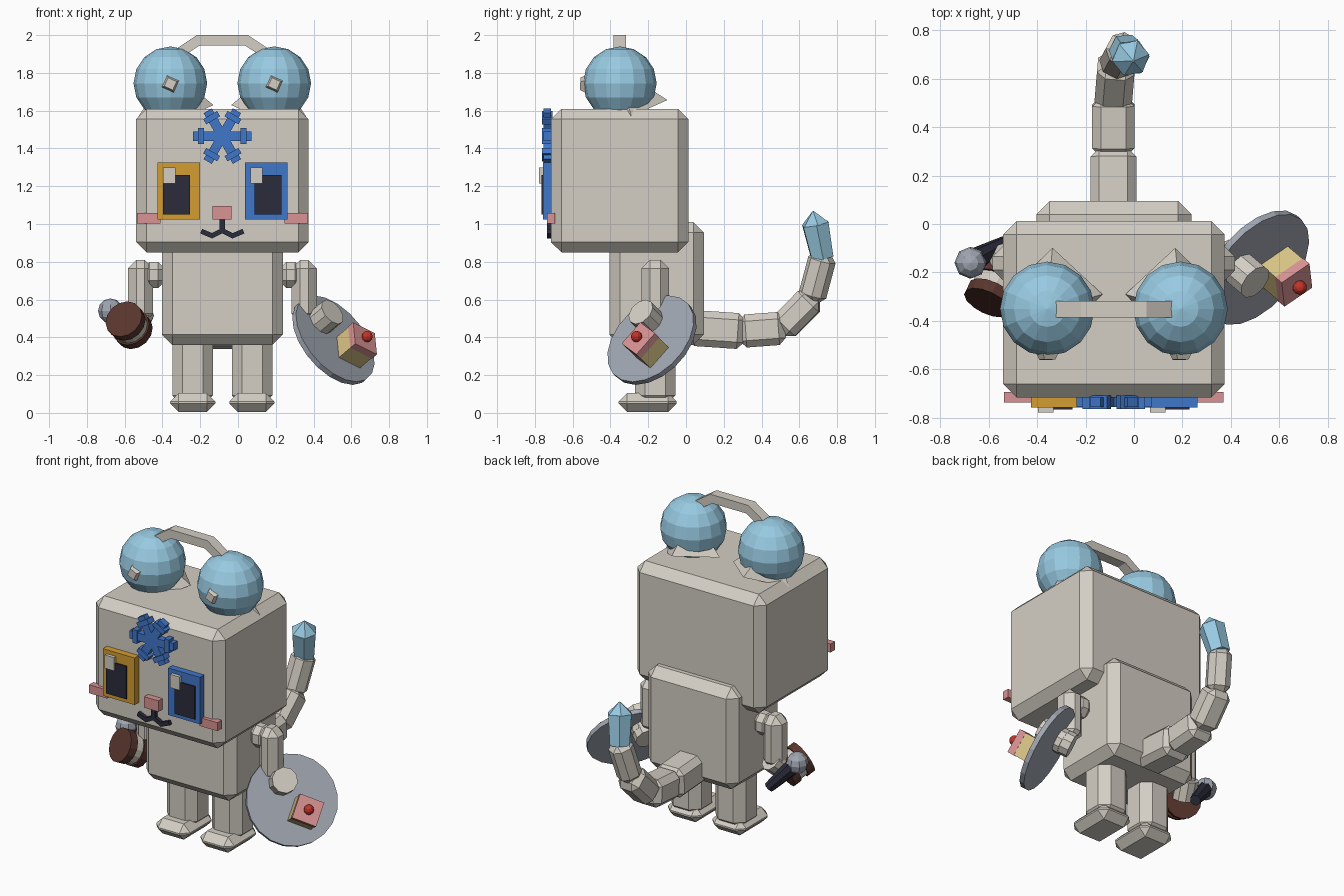
import bpy, bmesh, math
from mathutils import Vector, Matrix

if "Cube" in bpy.data.objects:
    bpy.data.objects.remove(bpy.data.objects["Cube"])

CX = -0.083  # symmetry plane of the robot


def material(name, r, g, b):
    m = bpy.data.materials.new(name)
    lin = [((c / 255 + 0.055) / 1.055) ** 2.4 for c in (r, g, b)]
    m.diffuse_color = (*lin, 1)
    m.use_nodes = True
    m.node_tree.nodes["Principled BSDF"].inputs["Base Color"].default_value = m.diffuse_color
    return m


BEIGE = material("beige", 212, 206, 196)
GOLD = material("gold", 212, 157, 50)
BLUE = material("blue", 64, 118, 202)
DARK = material("dark_navy", 44, 44, 60)
PINK = material("pink", 217, 147, 147)
SKY = material("sky_blue", 152, 202, 226)
GREY = material("grey", 160, 166, 177)
BROWN = material("brown", 88, 54, 45)
YELLOW = material("cake_yellow", 218, 197, 135)
RED = material("cherry_red", 195, 52, 42)


def finish(name, bm, mat, matrix=None):
    if matrix is not None:
        bm.transform(matrix)
    bmesh.ops.recalc_face_normals(bm, faces=bm.faces[:])
    me = bpy.data.meshes.new(name)
    bm.to_mesh(me)
    bm.free()
    me.materials.append(mat)
    ob = bpy.data.objects.new(name, me)
    bpy.context.collection.objects.link(ob)
    return ob


def block(name, size, mat, matrix, bevel=0.0):
    """Box of a given size, optionally chamfered, placed by a matrix."""
    bm = bmesh.new()
    bmesh.ops.create_cube(bm, size=1)
    bmesh.ops.scale(bm, vec=size, verts=bm.verts)
    if bevel:
        bmesh.ops.bevel(bm, geom=bm.edges[:], offset=bevel, segments=1,
                        affect='EDGES', profile=0.5)
    return finish(name, bm, mat, matrix)


def box(name, x, y, z, mat, bevel=0.0):
    """Axis-aligned box from (low, high) ranges."""
    r = (x, y, z)
    return block(name, [b - a for a, b in r], mat,
                 Matrix.Translation([(a + b) / 2 for a, b in r]), bevel)


def along(a, b):
    """Matrix at the middle of a-b with local z pointing to b."""
    a, b = Vector(a), Vector(b)
    return Matrix.Translation((a + b) / 2) @ (b - a).to_track_quat('Z', 'Y').to_matrix().to_4x4()


def rod(name, a, b, r1, r2, mat, sides=12, turn=0.0):
    bm = bmesh.new()
    bmesh.ops.create_cone(bm, cap_ends=True, segments=sides, radius1=r1, radius2=r2,
                          depth=(Vector(b) - Vector(a)).length)
    return finish(name, bm, mat, along(a, b) @ Matrix.Rotation(turn, 4, 'Z'))


def ball(name, c, r, mat, u=16, v=8):
    bm = bmesh.new()
    bmesh.ops.create_uvsphere(bm, u_segments=u, v_segments=v, radius=r)
    return finish(name, bm, mat, Matrix.Translation(c))


def span(a, b, s):
    """Range measured from the symmetry plane, flipped by side."""
    return tuple(sorted((CX + s * a, CX + s * b)))


# head and body
box("head", span(-0.457, 0.457, 1), (-0.715, 0.012), (0.85, 1.61), BEIGE, 0.055)
box("body", span(-0.32, 0.32, 1), (-0.405, 0.095), (0.36, 1.01), BEIGE, 0.055)

for s, side in ((-1, "right"), (1, "left")):
    # legs, feet, shoulders and arms
    box(side + "_leg", span(0.05, 0.265, s), (-0.27, -0.055), (0.04, 0.42), BEIGE, 0.053)
    box(side + "_foot", span(0.037, 0.276, s), (-0.357, -0.05), (0.005, 0.105), BEIGE, 0.045)
    box(side + "_shoulder", span(0.30, 0.425, s), (-0.225, -0.10), (0.66, 0.80), BEIGE, 0.04)
    box(side + "_arm", span(0.367, 0.50, s), (-0.235, -0.09), (0.48, 0.81), BEIGE, 0.045)

    # round ears on tilted pyramids with a small tip in front
    ex = CX + s * 0.275
    ball(side + "_ear", (ex, -0.35, 1.745), 0.195, SKY)
    rod(side + "_ear_base", (ex - s * 0.03, -0.29, 1.60), (ex, -0.35, 1.80),
        0.20, 0.02, BEIGE, 4, math.pi / 4 + s * 0.3)
    rod(side + "_ear_tip", (ex, -0.45, 1.74), (ex, -0.56, 1.742), 0.09, 0.035, BEIGE, 4, 0.35)

    # cheeks
    box(side + "_cheek", span(0.328, 0.453, s), (-0.737, -0.693), (1.003, 1.057), PINK)

    # mouth curls
    for i, (p, q) in enumerate((((0, 0.965), (0.06, 0.935)), ((0.05, 0.936), (0.112, 0.962)))):
        a = (CX + s * p[0], -0.722, p[1])
        b = (CX + s * q[0], -0.722, q[1])
        d = Vector(b) - Vector(a)
        m = Matrix.Translation((Vector(a) + Vector(b)) / 2) @ Matrix.Rotation(
            -math.atan2(d.z, d.x), 4, 'Y')
        block(f"{side}_mouth_curl_{i + 1}", (d.length, 0.03, 0.026), DARK, m)

# eyes: frame, pupil, highlight
for side, x0, frame, px, hx in (("right", -0.425, GOLD, -0.397, -0.397),
                                ("left", 0.037, BLUE, 0.087, 0.066)):
    box(side + "_eye_frame", (x0, x0 + 0.225), (-0.757, -0.70), (1.025, 1.325), frame)
    box(side + "_pupil", (px, px + 0.143), (-0.766, -0.75), (1.05, 1.26), DARK)
    box(side + "_highlight", (hx, hx + 0.065), (-0.778, -0.75), (1.215, 1.30), BEIGE)

# nose and mouth stem
box("nose", (-0.134, -0.034), (-0.755, -0.70), (1.025, 1.095), PINK)
box("mouth_stem", (CX - 0.014, CX + 0.014), (-0.737, -0.70), (0.95, 1.03), DARK)

# snowflake on the forehead
for i in range(6):
    m = Matrix.Translation((CX, -0.735, 1.465)) @ Matrix.Rotation(math.radians(60 * i), 4, 'Y')
    block(f"snowflake_arm_{i + 1}", (0.155, 0.04, 0.05), BLUE, m @ Matrix.Translation((0.0775, 0, 0)))
    block(f"snowflake_bar_{i + 1}", (0.032, 0.056, 0.085), BLUE, m @ Matrix.Translation((0.113, 0, 0)))

# headband arching between the ears
outer = [(-0.27, 1.91), (-0.135, 2.0), (0.135, 2.0), (0.27, 1.91)]
inner = [(0.235, 1.87), (0.12, 1.945), (-0.12, 1.945), (-0.235, 1.87)]
bm = bmesh.new()
rows = [[bm.verts.new((CX + x, y, z)) for x, z in outer + inner] for y in (-0.385, -0.318)]
for k in range(8):
    j = (k + 1) % 8
    bm.faces.new((rows[0][k], rows[0][j], rows[1][j], rows[1][k]))
for row in rows:
    for k in range(3):
        bm.faces.new((row[k], row[k + 1], row[6 - k], row[7 - k]))
finish("headband", bm, BEIGE)

# tail of chamfered segments with a pointed tip
path = [(-0.085, 0.03, 0.45), (-0.085, 0.295, 0.432), (-0.085, 0.51, 0.448),
        (-0.072, 0.665, 0.605), (-0.04, 0.725, 0.83)]
for i, w in enumerate((0.19, 0.175, 0.155, 0.135)):
    a, b = Vector(path[i]), Vector(path[i + 1])
    block(f"tail_segment_{i + 1}", (w, w, (b - a).length + 0.03), BEIGE, along(a, b), 0.036)
rod("tail_tip_base", (-0.038, 0.722, 0.82), (-0.013, 0.685, 1.0), 0.066, 0.078, SKY, 6)
rod("tail_tip_point", (-0.013, 0.685, 1.0), (-0.003, 0.673, 1.067), 0.078, 0.005, SKY, 6)

# plate with a slice of cake, held in the left hand
n = Vector((0.64, -0.54, 0.54)).normalized()
u = Vector((0.765, 0.52, -0.38))
u = (u - n * u.dot(n)).normalized()
v = n.cross(u)
frame = Matrix((u, v, n)).transposed().to_4x4()
C = Vector((0.505, -0.18, 0.385))
rod("plate", C - n * 0.015, C + n * 0.015, 0.272, 0.272, GREY, 20)
rod("left_hand", Vector((0.36, -0.13, 0.43)), Vector((0.42, -0.17, 0.466)), 0.075, 0.075, BEIGE, 10)
tip = Vector((0.50, -0.24, 0.535))
rod("left_hand_front", tip - n * 0.16, tip, 0.077, 0.077, BEIGE, 10)
base = C + Vector((0.07, 0.01, -0.073))
for name, lo, hi, w, mat in (("cake", 0.0, 0.11, 0.146, YELLOW), ("frosting", 0.11, 0.152, 0.15, PINK)):
    block(name, (w, w, hi - lo), mat, Matrix.Translation(base + n * (lo + hi) / 2) @ frame)
ball("cherry", base + n * 0.17, 0.03, RED, 10, 6)

# sandwich cookie held in the right hand
f = Vector((-0.605, -0.325, 0.497))
d = Vector((0.38, 0.81, -0.44)).normalized()
for name, lo, hi, r, mat in (("cookie_front", 0, 0.05, 0.104, BROWN),
                             ("cookie_cream", 0.05, 0.10, 0.094, BEIGE),
                             ("cookie_back", 0.10, 0.15, 0.104, BROWN)):
    rod(name, f + d * lo, f + d * hi, r, r, mat, 14)
rod("right_hand", (-0.51, -0.13, 0.53), (-0.55, -0.21, 0.45), 0.07, 0.07, BEIGE, 10)

# microphone behind the cookie
ball("microphone_head", (-0.675, -0.16, 0.54), 0.066, GREY, 8, 6)
rod("microphone_handle", (-0.66, -0.15, 0.525), (-0.53, -0.08, 0.375), 0.05, 0.032, DARK, 8)
